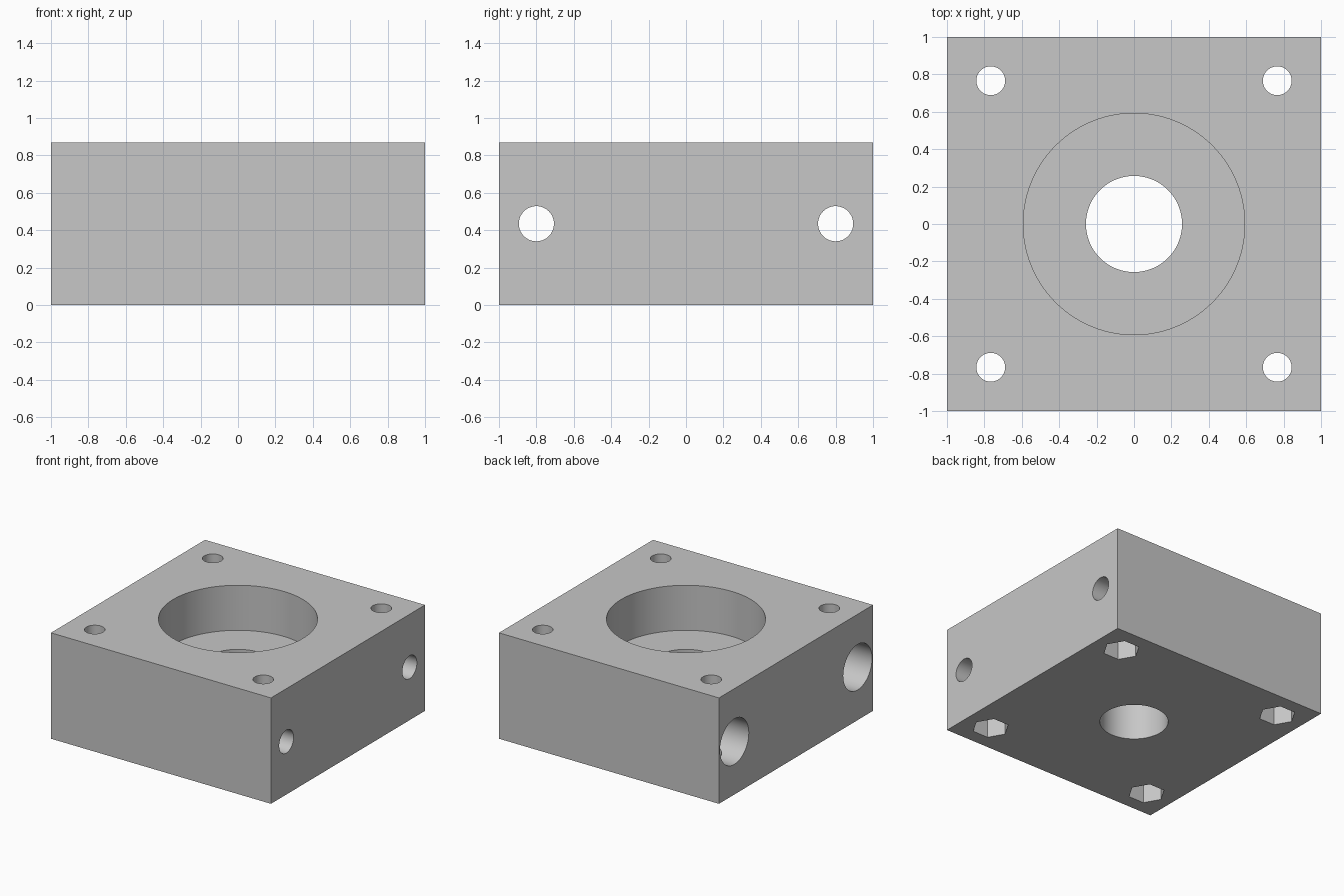
import bpy
from math import pi

cube = bpy.data.objects.get("Cube")
if cube:
    bpy.data.objects.remove(cube, do_unlink=True)

HEIGHT = 0.87
MID = HEIGHT / 2

grey = bpy.data.materials.new("plain grey")
grey.use_nodes = True
colour = (0.57, 0.57, 0.57, 1)
grey.diffuse_color = colour
grey.node_tree.nodes["Principled BSDF"].inputs["Base Color"].default_value = colour

# Square mounting block
bpy.ops.mesh.primitive_cube_add(size=1, location=(0, 0, MID))
block = bpy.context.object
block.name = "mounting_block"
block.scale = (2, 2, HEIGHT)
bpy.ops.object.transform_apply(location=True, rotation=True, scale=True)
block.data.materials.append(grey)


def cut(name, radius, start, end, x=0, y=0, sides=64, sideways=False):
    """Cut a round or many-sided hole: upright from z start to end, or along x."""
    middle = (start + end) / 2
    place = (middle, y, MID) if sideways else (x, y, middle)
    turn = (0, pi / 2, 0) if sideways else (0, 0, pi / 6)
    bpy.ops.mesh.primitive_cylinder_add(
        vertices=sides, radius=radius, depth=end - start, location=place, rotation=turn)
    cutter = bpy.context.object
    cutter.name = name
    cutter.hide_render = True
    cutter.data.materials.append(grey)
    mod = block.modifiers.new(name, "BOOLEAN")
    mod.operation = "DIFFERENCE"
    mod.solver = "EXACT"
    mod.object = cutter
    bpy.context.view_layer.objects.active = block
    bpy.ops.object.modifier_apply(modifier=name)
    bpy.data.objects.remove(cutter, do_unlink=True)


# Central recess and through hole
cut("round_recess", 0.592, 0.50, 1.2, sides=128)
cut("centre_hole", 0.257, -0.2, 0.7, sides=96)

# Side bolt holes, widened from the -x face
for y in (-0.8, 0.8):
    cut("side_hole", 0.094, -1.2, 1.2, y=y, sideways=True)
    cut("side_counterbore", 0.187, -1.2, -0.3, y=y, sideways=True)

# Corner screw holes with hexagonal nut pockets underneath
for x in (-0.766, 0.766):
    for y in (-0.766, 0.766):
        cut("corner_hole", 0.077, -0.2, 1.1, x, y, sides=48)
        cut("nut_pocket", 0.14, -0.2, 0.18, x, y, sides=6)

bpy.ops.object.select_all(action="DESELECT")
block.select_set(True)
bpy.context.view_layer.objects.active = block
bpy.ops.object.shade_smooth_by_angle()
